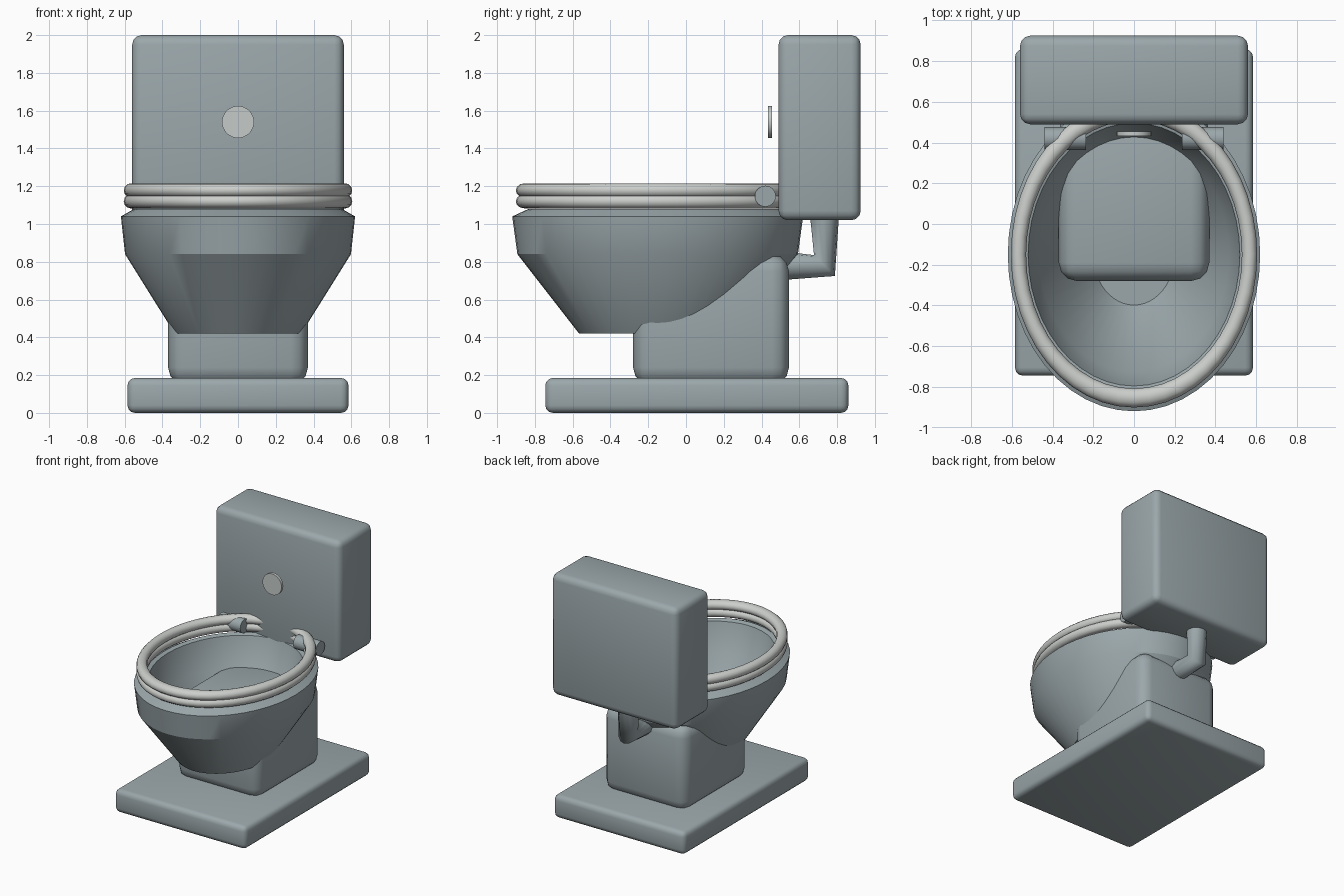
import bpy, bmesh, math

if "Cube" in bpy.data.objects:
    bpy.data.objects.remove(bpy.data.objects["Cube"])

def material(name, rgb):
    m = bpy.data.materials.new(name)
    m.diffuse_color = (*rgb, 1)
    m.use_nodes = True
    m.node_tree.nodes["Principled BSDF"].inputs["Base Color"].default_value = m.diffuse_color
    return m

CERAMIC = material("grey ceramic", (0.33, 0.39, 0.41))
SEAT = material("pale seat", (0.60, 0.62, 0.60))
METAL = material("light metal", (0.56, 0.60, 0.59))
CY = -0.15      # centre of the oval bowl
RATIO = 1.242   # oval length / width

def finish(name, bm, mat, angle=30):
    bmesh.ops.recalc_face_normals(bm, faces=bm.faces)
    me = bpy.data.meshes.new(name)
    bm.to_mesh(me)
    bm.free()
    ob = bpy.data.objects.new(name, me)
    bpy.context.collection.objects.link(ob)
    me.materials.append(mat)
    bpy.ops.object.select_all(action='DESELECT')
    ob.select_set(True)
    bpy.context.view_layer.objects.active = ob
    bpy.ops.object.shade_smooth_by_angle(angle=math.radians(angle))
    return ob

def rounded_box(name, lo, hi, bevel, segments, mat):
    bm = bmesh.new()
    bmesh.ops.create_cube(bm, size=1)
    for v in bm.verts:
        v.co = [(a + b) / 2 + c * (b - a) for a, b, c in zip(lo, hi, v.co)]
    bmesh.ops.bevel(bm, geom=list(bm.edges), offset=bevel, segments=segments,
                    profile=0.5, affect='EDGES')
    return finish(name, bm, mat)

def oval_loft(name, profile, mat, closed, seg=48, angle=30):
    """Sweep (radius, height) points round the bowl oval."""
    bm = bmesh.new()
    rings = []
    for r, z in profile:
        rings.append([bm.verts.new((r * math.cos(t), CY + RATIO * r * math.sin(t), z))
                      for t in (2 * math.pi * i / seg for i in range(seg))])
    pairs = list(zip(rings, rings[1:]))
    if closed:
        pairs.append((rings[-1], rings[0]))
    for a, b in pairs:
        for i in range(seg):
            j = (i + 1) % seg
            bm.faces.new((a[i], a[j], b[j], b[i]))
    if not closed:
        bm.faces.new(rings[0])
        bm.faces.new(rings[-1])
    return finish(name, bm, mat, angle)

def cylinder(name, centre, radius, length, axis, seg, mat):
    bm = bmesh.new()
    bmesh.ops.create_cone(bm, cap_ends=True, segments=seg, radius1=radius,
                          radius2=radius, depth=length)
    for v in bm.verts:
        x, y, z = v.co
        p = (z, x, y) if axis == 'X' else (x, z, y)
        v.co = [c + d for c, d in zip(centre, p)]
    return finish(name, bm, mat)

# Floor plate, pedestal and cistern
rounded_box("floor_plate", (-0.585, -0.745, 0), (0.585, 0.86, 0.185), 0.04, 3, CERAMIC)
rounded_box("pedestal", (-0.37, -0.28, 0.15), (0.37, 0.545, 0.84), 0.09, 3, CERAMIC)
rounded_box("cistern", (-0.56, 0.49, 1.02), (0.56, 0.925, 2.0), 0.05, 3, CERAMIC)

# Bowl: outside, rim, then inside
oval_loft("bowl", [(0.335, 0.42), (0.598, 0.84), (0.62, 1.04), (0.55, 1.08),
                   (0.52, 1.07), (0.465, 0.84), (0.20, 0.48)], CERAMIC, False, angle=28)

# Seat and lid rings
for name, z in (("seat_ring", 1.12), ("lid_ring", 1.178)):
    tube = [(0.5675 + 0.0375 * math.cos(a), z + 0.0375 * math.sin(a))
            for a in (2 * math.pi * k / 12 for k in range(12))]
    oval_loft(name, tube, SEAT, True, angle=40)

# Hinges
for side, x in (("left", -0.338), ("right", 0.338)):
    cylinder(side + "_hinge", (x, 0.42, 1.147), 0.056, 0.205, 'X', 16, CERAMIC)

# Flush button
cylinder("flush_button", (0, 0.444, 1.54), 0.085, 0.022, 'Y', 32, METAL)

# Water pipe from cistern to pedestal
cu = bpy.data.curves.new("water_pipe", 'CURVE')
cu.dimensions = '3D'
cu.bevel_depth = 0.078
cu.bevel_resolution = 4
cu.use_fill_caps = True
sp = cu.splines.new('POLY')
sp.points.add(2)
for p, (y, z) in zip(sp.points, ((0.733, 1.06), (0.733, 0.78), (0.49, 0.78))):
    p.co = (0, y, z, 1)
cu.materials.append(CERAMIC)
pipe = bpy.data.objects.new("water_pipe", cu)
bpy.context.collection.objects.link(pipe)
